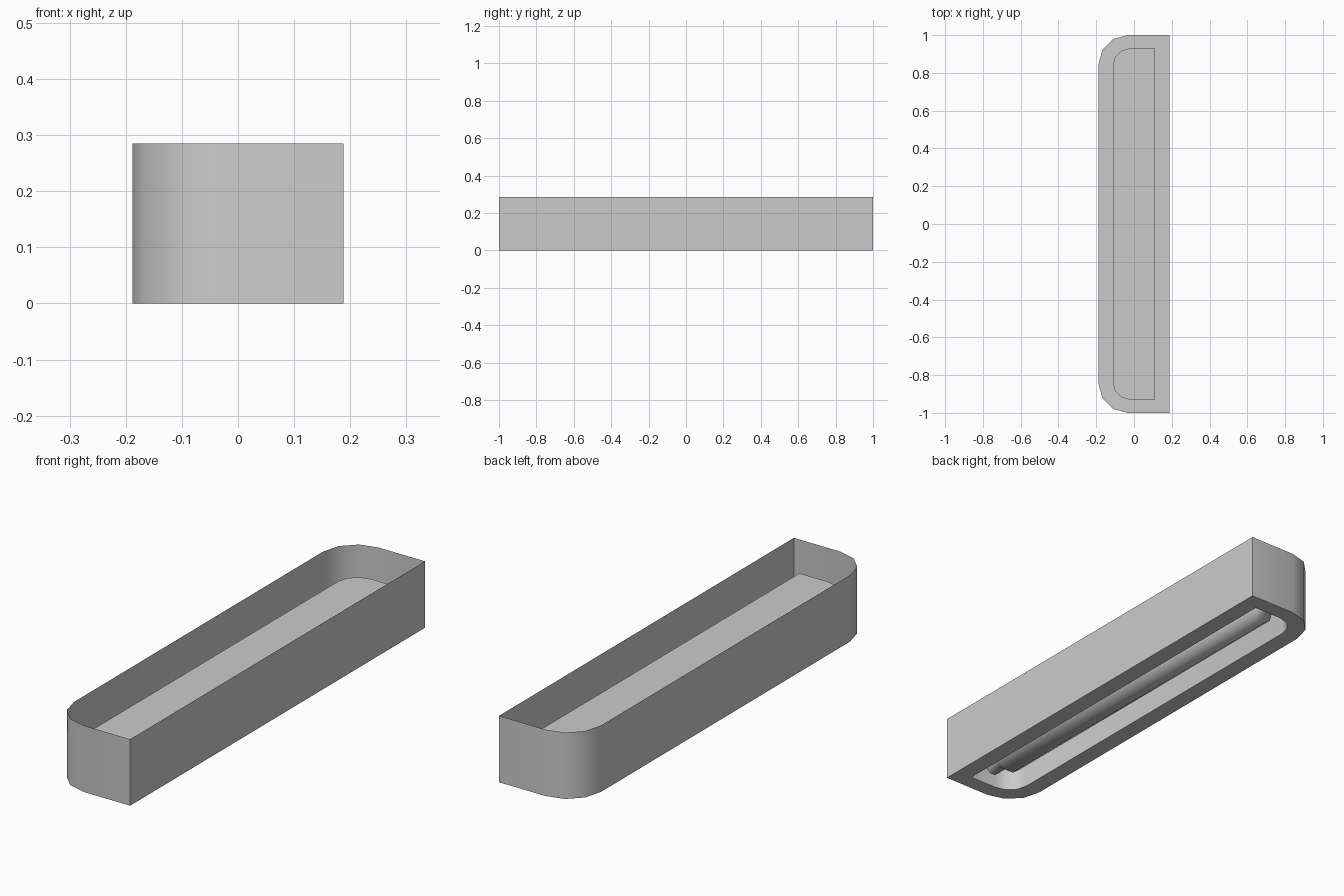
import bpy, bmesh, math

if "Cube" in bpy.data.objects:
    bpy.data.objects.remove(bpy.data.objects["Cube"])


def outline(w, l, rx, ry):
    """Half-rounded plan: square corners at +x, rounded corners at -x."""
    arc = []
    for i in range(4):
        a = math.radians(30 * i)
        arc.append((-w + rx * (1 - math.sin(a)), l - ry * (1 - math.cos(a))))
    # top corner (right to left), then mirrored bottom corner
    return [(w, l)] + arc + [(x, -y) for x, y in reversed(arc)] + [(w, -l)]


def finish(name, bm, angle):
    me = bpy.data.meshes.new(name)
    bm.to_mesh(me)
    bm.free()
    ob = bpy.data.objects.new(name, me)
    bpy.context.collection.objects.link(ob)
    bpy.ops.object.select_all(action='DESELECT')
    ob.select_set(True)
    bpy.context.view_layer.objects.active = ob
    bpy.ops.object.shade_smooth_by_angle(angle=math.radians(angle))
    return ob


def skin(bm, rings, cap_start=False, cap_end=False):
    """Join successive closed rings of points with quads."""
    loops = [[bm.verts.new(p) for p in ring] for ring in rings]
    n = len(loops[0])
    for a, b in zip(loops, loops[1:]):
        for i in range(n):
            j = (i + 1) % n
            bm.faces.new((a[i], a[j], b[j], b[i]))
    if cap_start:
        bm.faces.new(list(reversed(loops[0])))
    if cap_end:
        bm.faces.new(loops[-1])


# Housing: open-topped outer wall, bottom rim, recess wall, recess ceiling
outer = outline(0.188, 1.0, 0.155, 0.155)
inner = outline(0.112, 0.93, 0.092, 0.092)
bm = bmesh.new()
skin(bm, [
    [(x, y, 0.285) for x, y in outer],
    [(x, y, 0.0) for x, y in outer],
    [(x, y, 0.0) for x, y in inner],
    [(x, y, 0.18) for x, y in inner],
], cap_end=True)
finish("lamp_housing", bm, 40)

# Tube with tapered ends and short end sockets
SIDES, Z = 10, 0.09
half = [(0.07, 0.82), (0.036, 0.86), (0.036, 0.925)]
profile = [(r, -y) for r, y in reversed(half)] + half
bm = bmesh.new()
skin(bm, [
    [(r * math.cos(math.tau * i / SIDES), y, Z + r * math.sin(math.tau * i / SIDES))
     for i in range(SIDES)]
    for r, y in profile
], cap_start=True, cap_end=True)
bmesh.ops.recalc_face_normals(bm, faces=bm.faces)
finish("light_tube", bm, 40)
